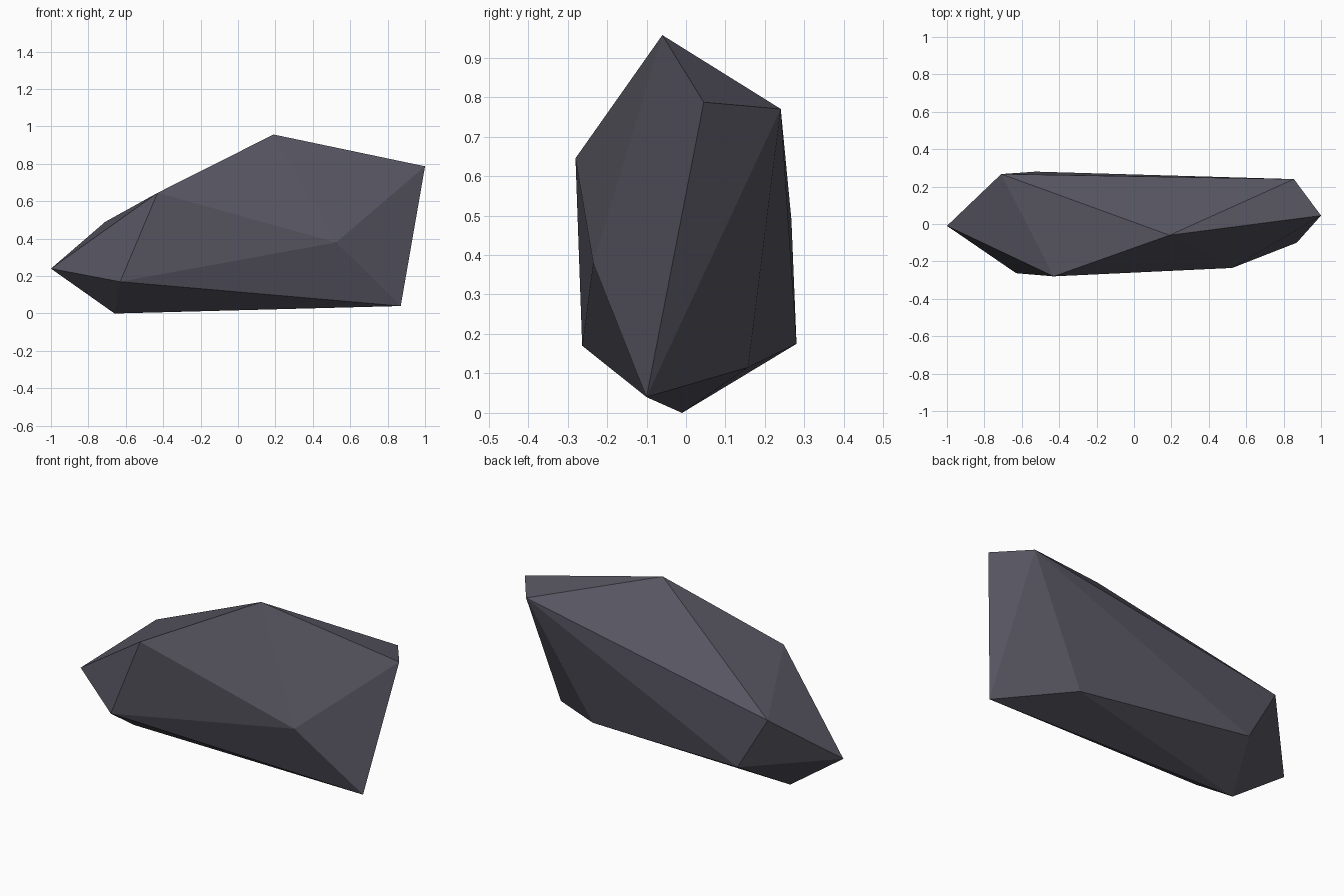
import bpy, bmesh

if "Cube" in bpy.data.objects:
    bpy.data.objects.remove(bpy.data.objects["Cube"])

# Faceted rock: the convex hull of its twelve corners
corners = [
    (-1.0, -0.01, 0.24), (-0.66, -0.01, 0.0), (-0.63, -0.263, 0.17),
    (-0.43, -0.28, 0.645), (0.19, -0.06, 0.957), (1.0, 0.045, 0.787),
    (0.87, -0.10, 0.04), (0.525, -0.235, 0.38), (-0.71, 0.267, 0.49),
    (0.855, 0.24, 0.77), (-0.525, 0.28, 0.175), (0.487, 0.157, 0.115),
]

bm = bmesh.new()
for c in corners:
    bm.verts.new(c)
bmesh.ops.convex_hull(bm, input=bm.verts[:])
bmesh.ops.recalc_face_normals(bm, faces=bm.faces[:])

mesh = bpy.data.meshes.new("rock")
bm.to_mesh(mesh)
bm.free()

# Single dark slate colour
slate = bpy.data.materials.new("dark slate")
slate.diffuse_color = (0.095, 0.091, 0.118, 1)
slate.use_nodes = True
slate.node_tree.nodes["Principled BSDF"].inputs["Base Color"].default_value = slate.diffuse_color
mesh.materials.append(slate)

rock = bpy.data.objects.new("rock", mesh)
bpy.context.collection.objects.link(rock)
